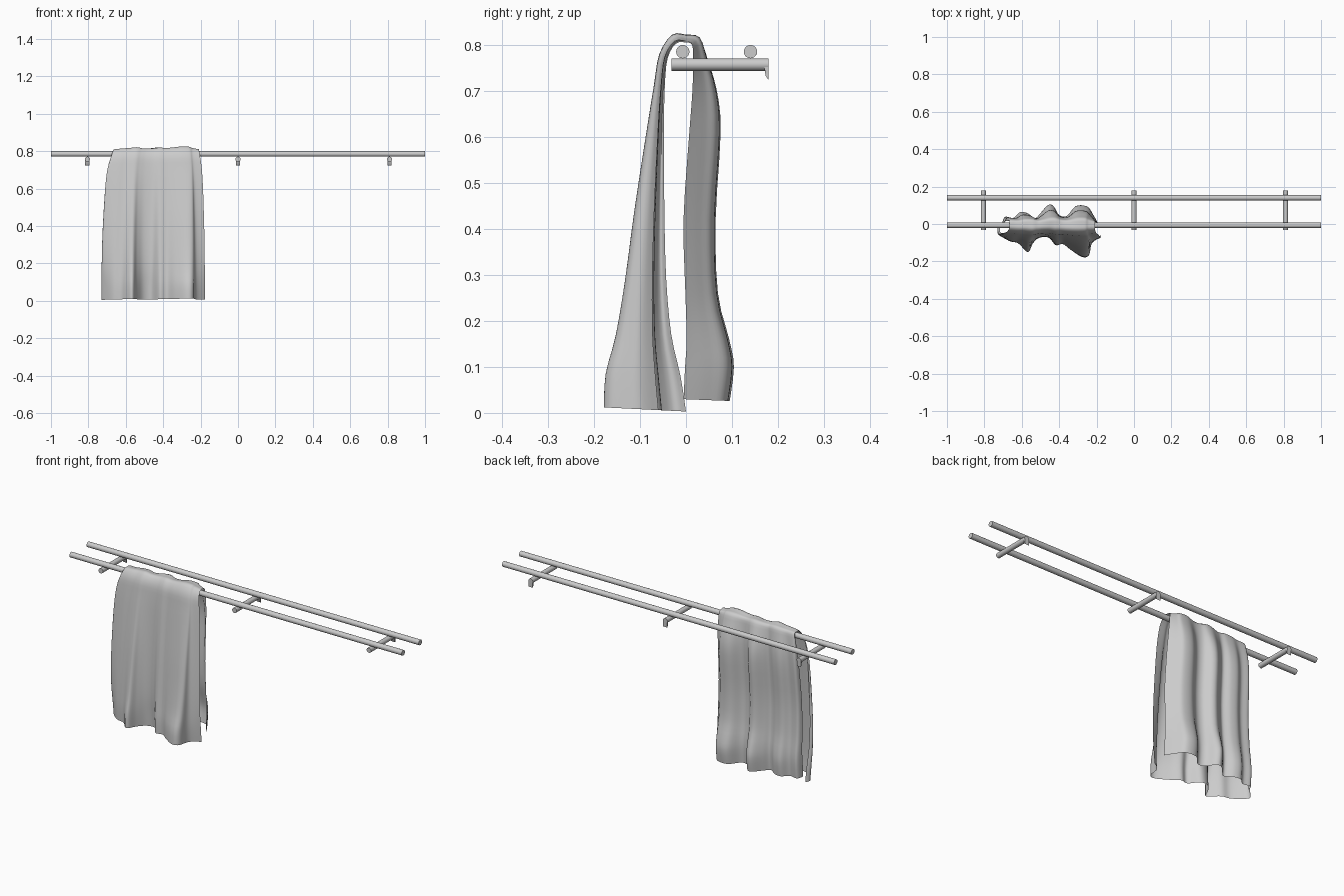
import bpy, bmesh, math
from mathutils import Vector

if "Cube" in bpy.data.objects:
    bpy.data.objects.remove(bpy.data.objects["Cube"])


def make_object(name, bm, smooth=40):
    bmesh.ops.recalc_face_normals(bm, faces=bm.faces)
    me = bpy.data.meshes.new(name)
    bm.to_mesh(me)
    bm.free()
    ob = bpy.data.objects.new(name, me)
    bpy.context.collection.objects.link(ob)
    bpy.ops.object.select_all(action='DESELECT')
    ob.select_set(True)
    bpy.context.view_layer.objects.active = ob
    bpy.ops.object.shade_smooth_by_angle(angle=math.radians(smooth))
    return ob


def rod(name, a, b, radius, sides=20):
    a, b = Vector(a), Vector(b)
    bm = bmesh.new()
    bmesh.ops.create_cone(bm, cap_ends=True, segments=sides, radius1=radius,
                          radius2=radius, depth=(b - a).length)
    rot = (b - a).to_track_quat('Z', 'Y').to_matrix()
    for v in bm.verts:
        v.co = rot @ v.co + (a + b) / 2
    return make_object(name, bm)


def spline(pts, s):
    """Catmull-Rom sample of a list of tuples, s in 0..1."""
    n = len(pts) - 1
    i = min(int(s * n), n - 1)
    t = s * n - i
    p0, p1, p2, p3 = (pts[min(max(i + k, 0), n)] for k in (-1, 0, 1, 2))
    return [0.5 * (2 * b + (c - a) * t + (2 * a - 5 * b + 4 * c - d) * t * t
                   + (3 * b - a - 3 * c + d) * t ** 3)
            for a, b, c, d in zip(p0, p1, p2, p3)]


# Two parallel rails
for name, y in (("front_rail", -0.007), ("back_rail", 0.140)):
    rod(name, (-1, y, 0.785), (1, y, 0.785), 0.0145)

# Wall brackets: cross bar under the rails with a small downturned tab
for i, x in enumerate((-0.805, 0.0, 0.81)):
    rod(f"bracket_bar_{i}", (x, -0.031, 0.757), (x, 0.179, 0.757), 0.0135)
    bm = bmesh.new()
    prof = [(0.170, 0.752), (0.173, 0.733), (0.179, 0.724), (0.1795, 0.757)]
    f = bm.faces.new([bm.verts.new((x - 0.012, y, z)) for y, z in prof])
    ext = bmesh.ops.extrude_face_region(bm, geom=[f])
    for v in ext["geom"]:
        if isinstance(v, bmesh.types.BMVert):
            v.co.x += 0.024
    bm.faces.ensure_lookup_table()
    make_object(f"bracket_tab_{i}", bm)

# Towel: hem outlines (x, y) of the front and back sheets
FRONT = [(-0.718, 0.0), (-0.728, -0.03), (-0.67, -0.085), (-0.62, -0.10),
         (-0.568, -0.15), (-0.54, -0.10), (-0.505, -0.06), (-0.46, -0.057),
         (-0.42, -0.11), (-0.38, -0.105), (-0.335, -0.14), (-0.275, -0.177),
         (-0.24, -0.165), (-0.225, -0.10), (-0.177, -0.06)]
BACK = [(-0.705, 0.0), (-0.69, 0.035), (-0.645, 0.03), (-0.61, 0.06),
        (-0.57, 0.055), (-0.53, 0.028), (-0.50, 0.055), (-0.46, 0.098),
        (-0.43, 0.092), (-0.40, 0.045), (-0.36, 0.04), (-0.31, 0.093),
        (-0.25, 0.09), (-0.22, 0.05), (-0.19, -0.005)]
# Stations down the cloth: outer y, outer z, inner y, inner z, spread, back weight
STATIONS = [
    (-0.178, 0.012, 0.000, 0.003, 1.00, 0), (-0.174, 0.085, -0.012, 0.08, 1.00, 0),
    (-0.152, 0.17, -0.032, 0.17, 0.98, 0), (-0.132, 0.29, -0.043, 0.29, 0.95, 0),
    (-0.112, 0.44, -0.047, 0.44, 0.85, 0), (-0.086, 0.61, -0.048, 0.61, 0.68, 0),
    (-0.070, 0.71, -0.046, 0.71, 0.48, 0), (-0.058, 0.78, -0.040, 0.77, 0.20, 0),
    (-0.030, 0.822, -0.022, 0.802, 0.02, 0.15), (0.000, 0.822, 0.000, 0.804, 0.0, 0.5),
    (0.030, 0.816, 0.012, 0.798, 0.02, 0.85), (0.046, 0.77, 0.014, 0.765, 0.20, 1),
    (0.066, 0.70, 0.012, 0.70, 0.45, 1), (0.074, 0.61, 0.004, 0.60, 0.65, 1),
    (0.063, 0.42, -0.008, 0.42, 0.82, 1), (0.068, 0.26, -0.004, 0.26, 0.92, 1),
    (0.092, 0.16, -0.002, 0.16, 0.97, 1), (0.102, 0.10, -0.006, 0.10, 1.0, 1),
    (0.093, 0.026, -0.009, 0.030, 1.0, 1)]

NU, NV = 70, 54
bm = bmesh.new()
grid = []
for j in range(NV + 1):
    yo, zo, yi, zi, spread, w = spline(STATIONS, j / NV)
    w = min(max(w, 0), 1)
    row = []
    for i in range(NU + 1):
        u = i / NU
        fx, fy = spline(FRONT, u)
        bx, by = spline(BACK, u)
        t = (1 - w) * (fy / -0.178) + w * (by + 0.009) / 0.108
        t = min(max(t, 0), 1.02)
        top_x = -0.665 + ((fx + bx) / 2 + 0.712) / 0.528 * 0.455
        top_x = min(max(top_x, -0.668), -0.207)
        hem_x = (1 - w) * fx + w * bx
        x = top_x + (hem_x - top_x) * spread
        row.append(bm.verts.new((x, yi + (yo - yi) * t, zi + (zo - zi) * t)))
    grid.append(row)
for a, b in zip(grid, grid[1:]):
    for i in range(NU):
        bm.faces.new((a[i], a[i + 1], b[i + 1], b[i]))
make_object("draped_towel", bm, 80)
